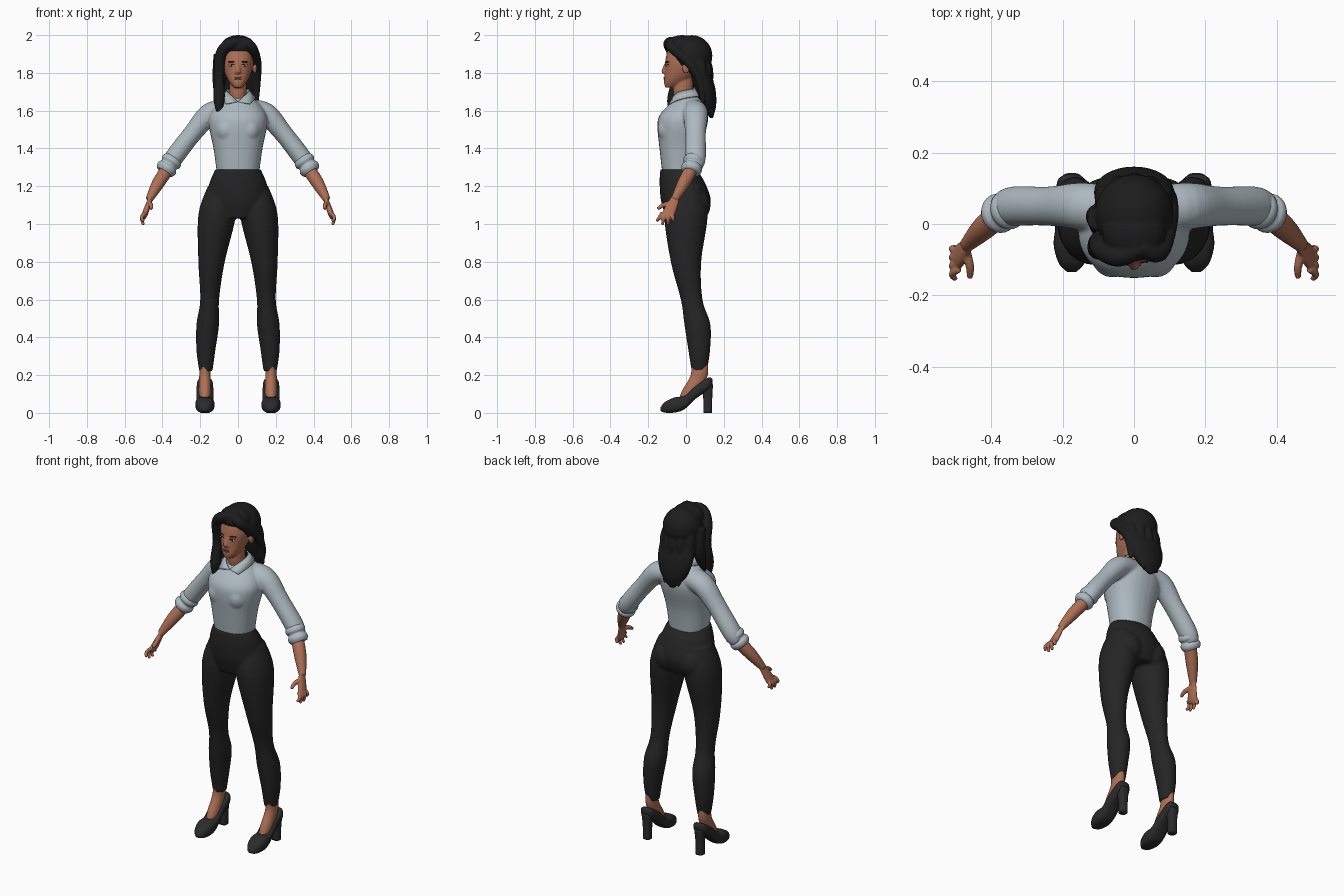
import bpy
import bmesh
import math
from mathutils import Vector, Matrix

cube = bpy.data.objects.get("Cube")
if cube:
    bpy.data.objects.remove(cube, do_unlink=True)

X_AXIS, Y_AXIS, Z_AXIS = Vector((1, 0, 0)), Vector((0, 1, 0)), Vector((0, 0, 1))
LEVEL, UPRIGHT = (X_AXIS, Y_AXIS), (X_AXIS, Z_AXIS)
PAIR, SINGLE = (1, -1), (1,)


def material(name, red, green, blue):
    mat = bpy.data.materials.new(name)
    mat.use_nodes = True
    colour = (red, green, blue, 1)
    mat.diffuse_color = colour
    shader = next(node for node in mat.node_tree.nodes if node.type == "BSDF_PRINCIPLED")
    shader.inputs["Base Color"].default_value = colour
    shader.inputs["Roughness"].default_value = .7
    return mat


skin = material("warm skin", .42, .16, .09)
cloth = material("pale blue cloth", .42, .49, .53)
trouser = material("charcoal trousers", .018, .018, .018)
black_hair = material("black hair", .012, .012, .012)
leather = material("dark leather", .024, .024, .024)
eye_white = material("eye white", .6, .55, .5)
dark_iris = material("dark iris", .02, .01, .01)
rose = material("lip rose", .3, .09, .07)


def spline(points, steps=5):
    """Catmull-Rom curve through tuples of x, y, z and radius."""
    knots = [Vector(point) for point in points]
    knots = [knots[0], *knots, knots[-1]]
    curve = []
    for before, start, end, after in zip(knots, knots[1:], knots[2:], knots[3:]):
        for step in range(steps):
            t = step / steps
            curve.append(start + ((end - before) * t
                                  + (before * 2 - start * 5 + end * 4 - after) * t * t
                                  + (start * 3 - before - end * 3 + after) * t ** 3) / 2)
    return curve + [knots[-1]]


def loft(bm, points, axes=None, sides=SINGLE, x=None, depth=1, power=1, segments=28):
    """Closed tube of elliptical rings; with x given, points hold only y, z and radius."""
    rings = spline(points if x is None else [(x, *point) for point in points])

    def bend(wave):
        return math.copysign(abs(wave) ** power, wave)

    for side in sides:
        centres = [Vector((side * ring.x, ring.y, ring.z)) for ring in rings]
        loops = []
        for i, ring in enumerate(rings):
            if axes:
                across, along = axes
            else:
                tangent = centres[min(i + 1, len(rings) - 1)] - centres[max(i - 1, 0)]
                across = Y_AXIS.cross(tangent).normalized()
                along = tangent.cross(across).normalized()
            radius = max(ring.w, .002)
            angles = [math.tau * k / segments for k in range(segments)]
            loops.append([bm.verts.new(centres[i] + across * radius * bend(math.cos(angle))
                                       + along * radius * depth * bend(math.sin(angle)))
                          for angle in angles])
        for low, high in zip(loops, loops[1:]):
            for k in range(segments):
                bm.faces.new((low[k - 1], low[k], high[k], high[k - 1]))
        bm.faces.new(loops[0])
        bm.faces.new(loops[-1])


def ball(bm, centre, radii, sides=SINGLE):
    for side in sides:
        place = Matrix.Translation((side * centre[0], centre[1], centre[2]))
        bmesh.ops.create_uvsphere(bm, u_segments=24, v_segments=16, radius=1,
                                  matrix=place @ Matrix.Diagonal((*radii, 1)))


def finish(name, bm, mat, voxel=0, relax=4):
    """Make the object; a voxel size melts its overlapping pieces together."""
    bmesh.ops.recalc_face_normals(bm, faces=bm.faces)
    for face in bm.faces:
        face.smooth = True
    mesh = bpy.data.meshes.new(name)
    bm.to_mesh(mesh)
    bm.free()
    mesh.materials.append(mat)
    obj = bpy.data.objects.new(name, mesh)
    bpy.context.collection.objects.link(obj)
    if voxel:
        melt = obj.modifiers.new("melt", "REMESH")
        melt.mode = "VOXEL"
        melt.voxel_size = voxel
        melt.use_smooth_shade = True
        soften = obj.modifiers.new("soften", "SMOOTH")
        soften.iterations = relax
    return obj


# Shirt: torso, bust and sleeves
bm = bmesh.new()
loft(bm, [(-.03, 1.25, .11), (-.03, 1.4, .13), (-.02, 1.52, .155), (-.01, 1.58, .15),
          (.01, 1.64, .11), (0, 1.68, .06)], LEVEL, x=0, depth=.85, power=.9)
ball(bm, (.06, -.09, 1.5), (.06, .06, .07), PAIR)
loft(bm, [(.06, .04, 1.6, .06), (.15, .05, 1.58, .06), (.24, .05, 1.48, .05),
          (.34, .05, 1.35, .05), (.37, .04, 1.3, .04)], sides=PAIR, depth=1.1)
finish("shirt", bm, cloth, voxel=.007, relax=6)

# Rolled cuffs, two folds each
bm = bmesh.new()
cuff_top, cuff_end = Vector((.34, .045, 1.35)), Vector((.39, .025, 1.275))
folds = 6
loft(bm, [(*cuff_top.lerp(cuff_end, i / folds), .046 + .01 * abs(math.sin(math.tau * i / folds)))
          for i in range(folds + 1)], sides=PAIR)
finish("sleeve_cuffs", bm, cloth)

# Collar: a band round the neck, folded out into two points
bm = bmesh.new()
rows = []
for i in range(-24, 25):
    turn = i / 24
    drop = abs(turn) ** 3 * .07
    inner, outer = turn * math.pi, turn * math.pi * .77
    rows.append([bm.verts.new(spot) for spot in (
        (.06 * math.sin(inner), .07 * math.cos(inner) - .01, 1.717 - drop),
        (.093 * math.sin(outer), .09 * math.cos(outer) - drop / 3, 1.68 - drop * .6))])
for left, right in zip(rows, rows[1:]):
    bm.faces.new((left[0], right[0], right[1], left[1]))
collar = finish("collar", bm, cloth)
thickness = collar.modifiers.new("thickness", "SOLIDIFY")
thickness.thickness = .008

# Trousers: hips, seat and legs
bm = bmesh.new()
loft(bm, [(-.04, 1.29, .12), (-.02, 1.22, .15), (0, 1.12, .165), (0, 1.03, .13)],
     LEVEL, x=0, depth=.8)
ball(bm, (.08, .05, 1.1), (.08, .08, .09), PAIR)
loft(bm, [(.09, 0, 1.2, .07), (.11, 0, 1.05, .1), (.14, 0, .8, .07), (.15, .03, .6, .05),
          (.16, .06, .47, .06), (.17, .07, .33, .05), (.17, .07, .22, .035)],
     LEVEL, PAIR, depth=1.15)
finish("trousers", bm, trouser, voxel=.007)

# Ankles and insteps
foot = .175
bm = bmesh.new()
loft(bm, [(.07, .27, .03), (.07, .2, .03), (.03, .12, .033), (.01, .08, .03)],
     LEVEL, PAIR, x=foot, depth=1.5)
finish("ankles", bm, skin)

# Court shoes and block heels
bm = bmesh.new()
loft(bm, [(.14, .165, .015), (.12, .155, .04), (.05, .11, .045), (-.01, .055, .046),
          (-.06, .042, .05), (-.11, .03, .036), (-.135, .02, .012)],
     UPRIGHT, PAIR, x=foot, depth=.8, power=.7)
finish("shoes", bm, leather)
bm = bmesh.new()
loft(bm, [(.115, 0, .023), (.115, .08, .024), (.11, .15, .033)], LEVEL, PAIR, x=foot, power=.7)
finish("shoe_heels", bm, leather)

# Forearms, palms, fingers and thumbs
bm = bmesh.new()
loft(bm, [(.36, .04, 1.31, .035), (.42, -.01, 1.22, .034), (.47, -.06, 1.13, .02)], sides=PAIR)
loft(bm, [(.46, -.05, 1.15, .01), (.49, -.09, 1.06, .016), (.5, -.1, 1.03, .01)],
     sides=PAIR, depth=2.1)
for finger in range(4):
    root, tip = finger * .017 - .126, finger * .03 - .155
    end = .985 + .02 * abs(finger - 1.5)
    loft(bm, [(.49, root, 1.06, .01), (.51, (root + tip) / 2, 1.035, .01), (.5, tip, end, .008)],
         sides=PAIR, segments=12)
loft(bm, [(.47, -.08, 1.11, .014), (.46, -.12, 1.1, .012), (.46, -.15, 1.08, .009)],
     sides=PAIR, segments=12)
finish("arms_and_hands", bm, skin, voxel=.0045, relax=3)

# Head, nose, mouth, ears and neck
bm = bmesh.new()
loft(bm, [(-.085, 1.722, .02), (-.06, 1.75, .045), (-.025, 1.8, .07), (-.005, 1.87, .083),
          (0, 1.94, .07), (0, 1.98, .03)], LEVEL, x=0, depth=1.25, power=.9)
loft(bm, [(-.1, 1.86, .008), (-.116, 1.81, .014), (-.11, 1.795, .01)], LEVEL, x=0)
ball(bm, (.012, -.11, 1.803), (.009, .009, .008), PAIR)
ball(bm, (0, -.105, 1.77), (.026, .01, .014))
ball(bm, (.09, 0, 1.825), (.01, .02, .03), PAIR)
loft(bm, [(0, 1.63, .05), (-.015, 1.7, .046), (-.01, 1.79, .046)], LEVEL, x=0, depth=1.15)
head = finish("head_and_neck", bm, skin, voxel=.005)

# Facial details, laid on the surface of the face
bpy.context.view_layer.update()
depsgraph = bpy.context.evaluated_depsgraph_get()
EYE_X, EYE_Z = .036, 1.84


def on_face(x, z):
    return head.ray_cast(Vector((x, -1, z)), Y_AXIS, depsgraph=depsgraph)[1]


eye = on_face(EYE_X, EYE_Z)
for name, mat, width, bulge in (("eyes", eye_white, .014, .004), ("irises", dark_iris, .006, .006)):
    bm = bmesh.new()
    ball(bm, eye, (width, bulge, .0065), PAIR)
    finish(name, bm, mat)
for name, lift, thick in (("eyebrows", .02, .004), ("eyelashes", .005, .0025)):
    bm = bmesh.new()
    loft(bm, [(*on_face(EYE_X + shift, EYE_Z + lift - abs(shift) / 6), thick - abs(shift) / 12)
              for shift in (-.016, 0, .016)], sides=PAIR, segments=10)
    finish(name, bm, black_hair)
bm = bmesh.new()
for height in (1.775, 1.768):
    ball(bm, on_face(0, height), (.02, .005, .004))
finish("lips", bm, rose)

# Hair: crown, back fall, side-parted fringe and long locks
bm = bmesh.new()
ball(bm, (0, .03, 1.89), (.11, .11, .11))
ball(bm, (0, -.02, 1.94), (.09, .085, .06))
loft(bm, [(.05, 1.93, .1), (.07, 1.82, .11), (.1, 1.72, .11), (.12, 1.63, .08),
          (.135, 1.56, .015)], LEVEL, x=0, depth=.5)
for lock in ([(.03, -.06, 1.965, .025), (-.04, -.09, 1.955, .03), (-.09, -.07, 1.9, .03),
              (-.1, -.05, 1.78, .027), (-.1, -.07, 1.66, .03), (-.1, -.08, 1.58, .01)],
             [(.02, -.06, 1.97, .025), (.07, -.08, 1.94, .027), (.1, .01, 1.86, .024),
              (.1, .07, 1.77, .022), (.1, .09, 1.64, .01)],
             [(-.1, .01, 1.9, .03), (-.1, .02, 1.76, .035), (-.11, -.02, 1.63, .01)]):
    loft(bm, lock)
for i in range(-2, 3):
    x = .04 * i
    y = .11 - 5 * x * x
    loft(bm, [(x / 2, .02, 1.97, .022), (x, y, 1.85, .025), (x, y + .01, 1.73, .025),
              (x / 2, .14, 1.58, .01)], segments=14)
finish("hair", bm, black_hair, voxel=.0055, relax=3)
